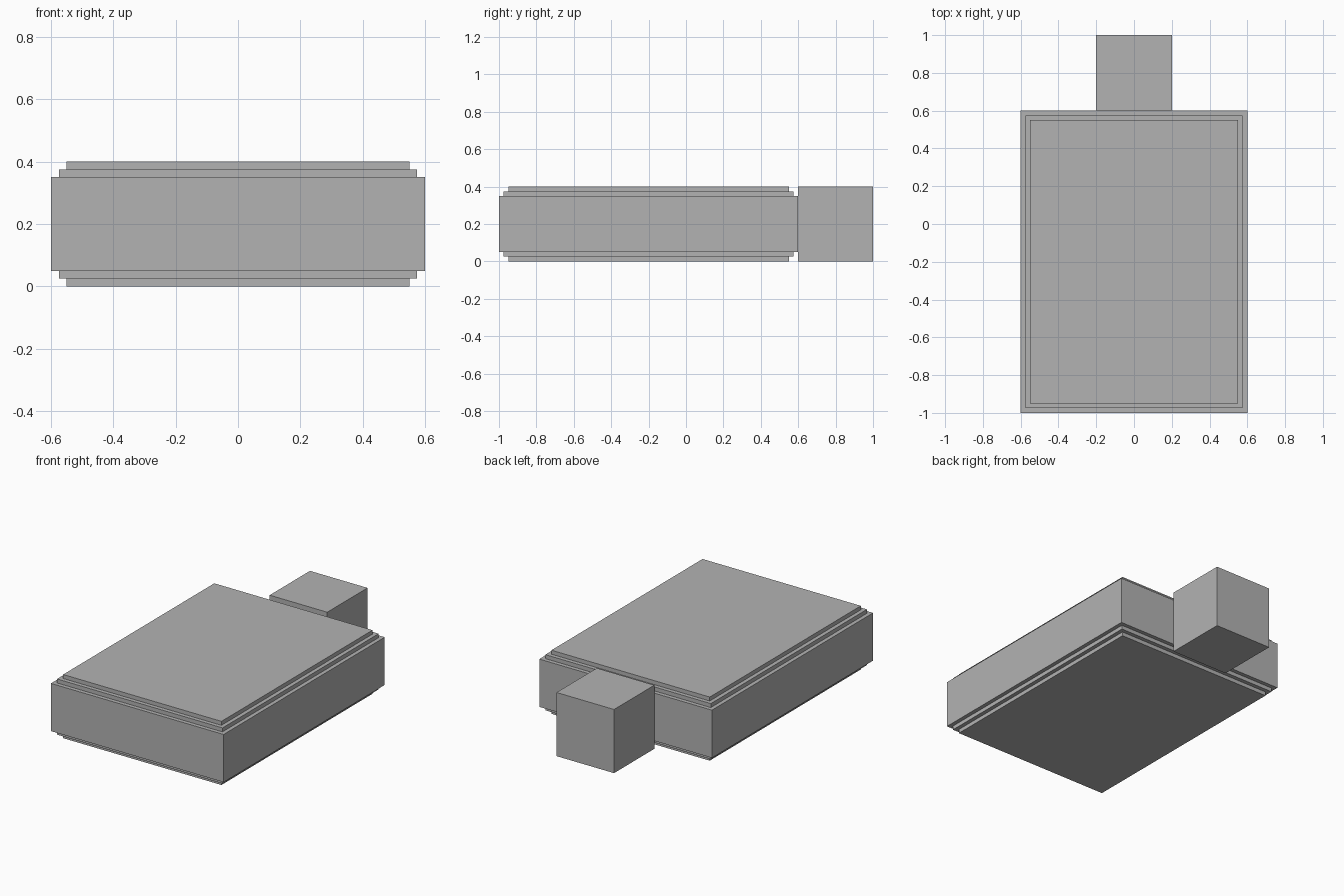
import bpy
import bmesh
from mathutils import Matrix, Vector

default_cube = bpy.data.objects.get("Cube")
if default_cube:
    bpy.data.objects.remove(default_cube, do_unlink=True)

grey = bpy.data.materials.new("plain grey")
grey.use_nodes = True
colour = (0.45, 0.45, 0.45, 1)
grey.diffuse_color = colour
grey.node_tree.nodes["Principled BSDF"].inputs["Base Color"].default_value = colour


def add_block(name, low, high, steps=0, step=0.025):
    """Box between two corners, with stepped plates on its top and bottom."""
    low, high = Vector(low), Vector(high)
    bm = bmesh.new()
    bmesh.ops.create_cube(
        bm, size=1,
        matrix=Matrix.Translation((low + high) / 2) @ Matrix.Diagonal((*(high - low), 1)))
    bm.normal_update()
    caps = [f for f in bm.faces if abs(f.normal.z) > 0.9]
    for cap in caps:
        rise = cap.normal * step
        for _ in range(steps):
            # Ledge first, then the riser
            bmesh.ops.inset_region(bm, faces=[cap], thickness=step, use_even_offset=True)
            cap = bmesh.ops.extrude_discrete_faces(bm, faces=[cap])["faces"][0]
            bmesh.ops.translate(bm, verts=cap.verts, vec=rise)
    bmesh.ops.recalc_face_normals(bm, faces=bm.faces)
    mesh = bpy.data.meshes.new(name)
    bm.to_mesh(mesh)
    bm.free()
    mesh.materials.append(grey)
    obj = bpy.data.objects.new(name, mesh)
    bpy.context.collection.objects.link(obj)
    return obj


# Slab with two stepped plates above and below
add_block("stepped_body", (-0.6, -1, 0.05), (0.6, 0.6, 0.35), steps=2)
# Cube joined to the back
add_block("back_block", (-0.2, 0.6, 0), (0.2, 1, 0.4))
